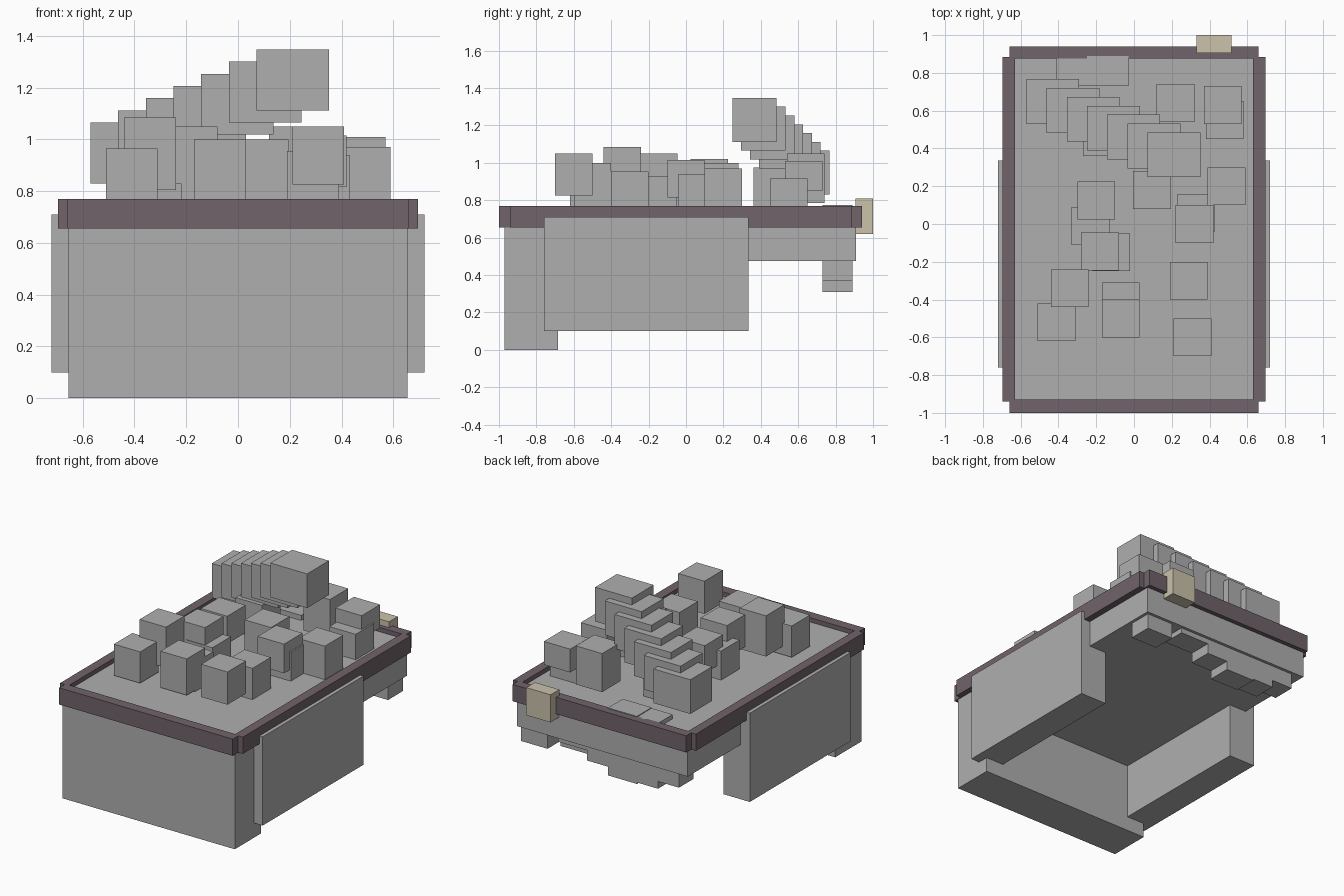
import bpy
import bmesh
from mathutils import Vector

default_cube = bpy.data.objects.get("Cube")
if default_cube:
    bpy.data.objects.remove(default_cube, do_unlink=True)


def make_material(name, color):
    material = bpy.data.materials.new(name)
    material.use_nodes = True
    material.diffuse_color = (*color, 1)
    shader = material.node_tree.nodes["Principled BSDF"]
    shader.inputs["Base Color"].default_value = (*color, 1)
    shader.inputs["Roughness"].default_value = 0.8
    return material


grey = make_material("plain grey", (0.43, 0.43, 0.43))
plum = make_material("dusky plum", (0.16, 0.125, 0.142))
cream = make_material("pale cream", (0.6, 0.54, 0.41))


def add_box(name, x_range, y_range, z_range, material=grey):
    """Add a flat-sided box that fills the given ranges."""
    low, high = (Vector(corner) for corner in zip(x_range, y_range, z_range))
    mesh = bpy.data.meshes.new(name)
    bm = bmesh.new()
    bmesh.ops.create_cube(bm, size=1)
    for vert in bm.verts:
        vert.co = (low + high) / 2 + vert.co * (high - low)
    bm.to_mesh(mesh)
    bm.free()
    mesh.materials.append(material)
    obj = bpy.data.objects.new(name, mesh)
    bpy.context.collection.objects.link(obj)
    return obj


def mirrored_box(name, x_range, y_range, z_range, material=grey):
    """Add a left box at +x and its right twin at -x."""
    inner, outer = x_range
    add_box("left_" + name, (inner, outer), y_range, z_range, material)
    add_box("right_" + name, (-outer, -inner), y_range, z_range, material)


# Main body and the panels that carry it
add_box("table_body", (-0.65, 0.65), (-0.95, 0.91), (0.475, 0.74))
add_box("front_panel", (-0.655, 0.655), (-0.97, -0.685), (0, 0.7))
mirrored_box("side_panel", (0.52, 0.72), (-0.76, 0.335), (0.1, 0.71))

# Raised rim around the table top
rim_height = (0.655, 0.77)
mirrored_box("rim", (0.63, 0.695), (-0.94, 0.885), rim_height, plum)
add_box("front_rim", (-0.66, 0.66), (-1, -0.93), rim_height, plum)
add_box("back_rim", (-0.66, 0.66), (0.875, 0.94), rim_height, plum)

# Small box fixed to the back rim
add_box("back_latch", (0.33, 0.515), (0.905, 1), (0.62, 0.81), cream)

# Row of blocks through the back edge: x start, x end, bottom, top
back_blocks = [
    (0.43, 0.63, 0.37, 0.73),
    (0.13, 0.35, 0.44, 0.73),
    (-0.03, 0.13, 0.37, 0.73),
    (-0.25, -0.03, 0.31, 0.775),
    (-0.41, -0.25, 0.32, 0.77),
    (-0.57, -0.41, 0.37, 0.73),
]
for start, end, bottom, top in back_blocks:
    add_box("back_block", (start, end), (0.73, 0.89), (bottom, top))

# Rising staircase of overlapping blocks
for step in range(7):
    x = -0.57 + step * 0.107
    y = 0.53 - step * 0.047
    z = 0.83 + step * 0.047
    add_box("stair_block", (x, x + 0.28), (y, y + 0.237), (z, z + 0.235))

# Scattered blocks: x centre, y centre, bottom, top
scattered_blocks = [
    (0.22, 0.64, 0.785, 1.05),
    (0.47, 0.63, 0.85, 1.01),
    (0.48, 0.55, 0.73, 0.915),
    (0.49, 0.2, 0.73, 0.97),
    (0.33, 0.06, 0.73, 0.94),
    (0.32, 0, 0.815, 1.015),
    (0.29, -0.3, 0.73, 0.955),
    (0.31, -0.6, 0.825, 1.05),
    (-0.07, -0.5, 0.75, 1),
    (-0.07, -0.41, 0.73, 0.94),
    (-0.41, -0.52, 0.75, 0.965),
    (-0.34, -0.34, 0.805, 1.085),
    (-0.18, -0.145, 0.83, 1.05),
    (-0.12, -0.15, 0.73, 0.93),
    (-0.23, -0.01, 0.73, 0.94),
    (-0.2, 0.125, 0.83, 1.02),
    (0.095, 0.18, 0.73, 1),
    (-0.17, 0.46, 0.73, 0.975),
]
half = 0.1
for x, y, bottom, top in scattered_blocks:
    add_box("scattered_block", (x - half, x + half), (y - half, y + half), (bottom, top))
